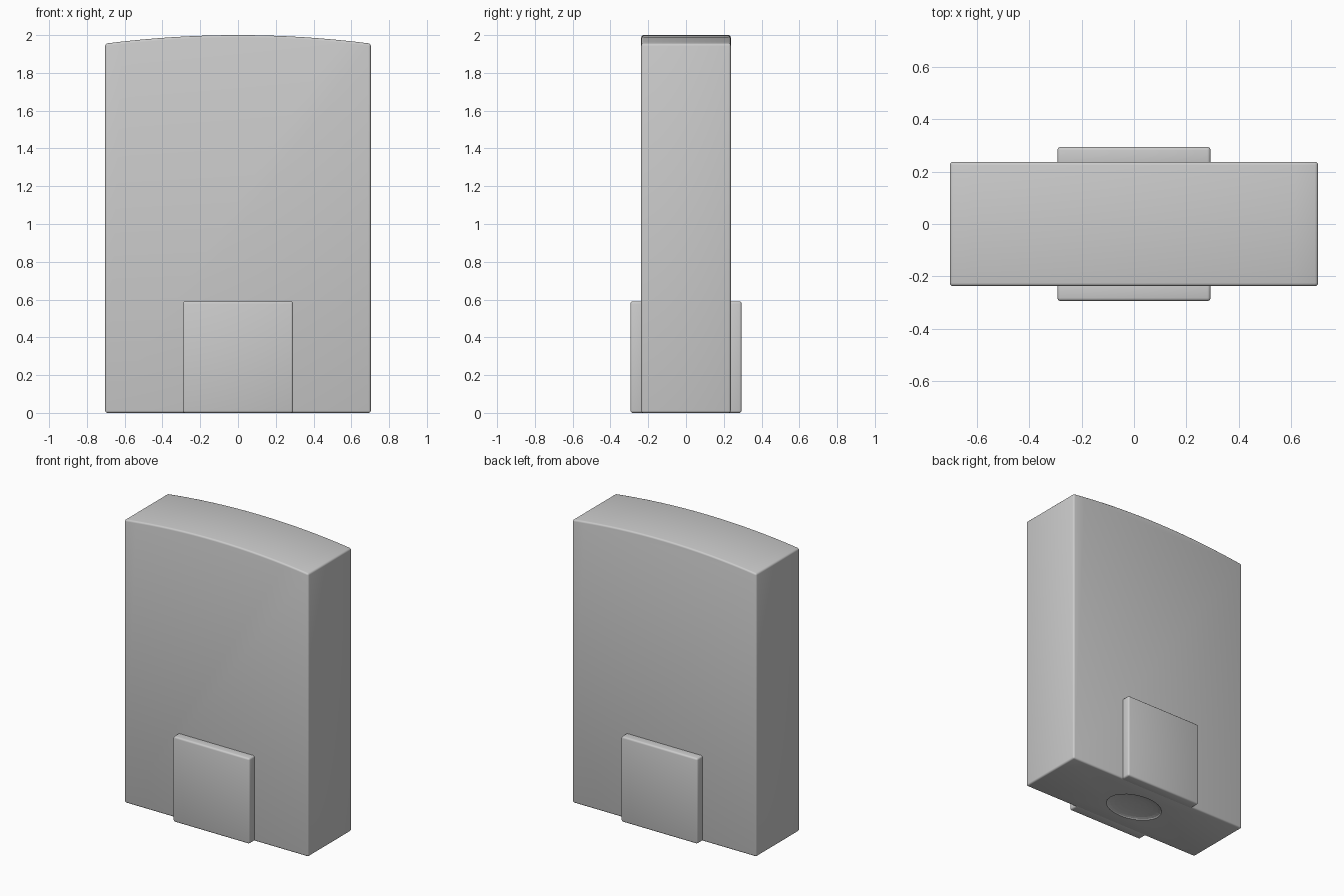
import bpy, bmesh, math

if "Cube" in bpy.data.objects:
    bpy.data.objects.remove(bpy.data.objects["Cube"])

grey = bpy.data.materials.new("stone_grey")
grey.diffuse_color = (0.6, 0.6, 0.6, 1)
grey.use_nodes = True
grey.node_tree.nodes["Principled BSDF"].inputs["Base Color"].default_value = grey.diffuse_color


def extruded(name, profile, y0, y1, bevel):
    """Extrude an x-z profile along y and soften its edges."""
    bm = bmesh.new()
    face = bm.faces.new([bm.verts.new((x, y0, z)) for x, z in profile])
    moved = bmesh.ops.extrude_face_region(bm, geom=[face])["geom"]
    verts = [v for v in moved if isinstance(v, bmesh.types.BMVert)]
    bmesh.ops.translate(bm, verts=verts, vec=(0, y1 - y0, 0))
    bmesh.ops.recalc_face_normals(bm, faces=bm.faces)
    sharp = [e for e in bm.edges if e.calc_face_angle(0) > math.radians(40)]
    bmesh.ops.bevel(bm, geom=sharp, offset=bevel, segments=3, profile=0.5,
                    affect='EDGES', clamp_overlap=True)
    mesh = bpy.data.meshes.new(name)
    bm.to_mesh(mesh)
    bm.free()
    mesh.materials.append(grey)
    ob = bpy.data.objects.new(name, mesh)
    bpy.context.collection.objects.link(ob)
    bpy.ops.object.select_all(action='DESELECT')
    ob.select_set(True)
    bpy.context.view_layer.objects.active = ob
    bpy.ops.object.shade_smooth_by_angle(angle=math.radians(35))
    return ob


# Upright slab with a gently arched top
W, STEPS = 0.703, 16
arch = []
for i in range(STEPS + 1):
    x = W - 2 * W * i / STEPS
    arch.append((x, 2.0 - 0.045 * (x / W) ** 2))
slab = extruded("slab", [(-W, 0), (W, 0)] + arch, -0.237, 0.237, 0.012)

# Shallow dent in the underside
bpy.ops.mesh.primitive_uv_sphere_add(segments=24, ring_count=12, location=(0, 0, 0))
dent = bpy.context.object
dent.name = "dent_cutter"
dent.scale = (0.2, 0.14, 0.02)
dent.data.materials.append(grey)
dent.hide_render = True
dent.hide_set(True)
cut = slab.modifiers.new("dent", 'BOOLEAN')
cut.operation = 'DIFFERENCE'
cut.object = dent

# Square plates at the foot of the front and back
P, H = 0.292, 0.59
square = [(-P, 0), (P, 0), (P, H), (-P, H)]
for name, y0, y1 in (("front_plate", -0.294, -0.215), ("back_plate", 0.215, 0.294)):
    extruded(name, square, y0, y1, 0.012)
